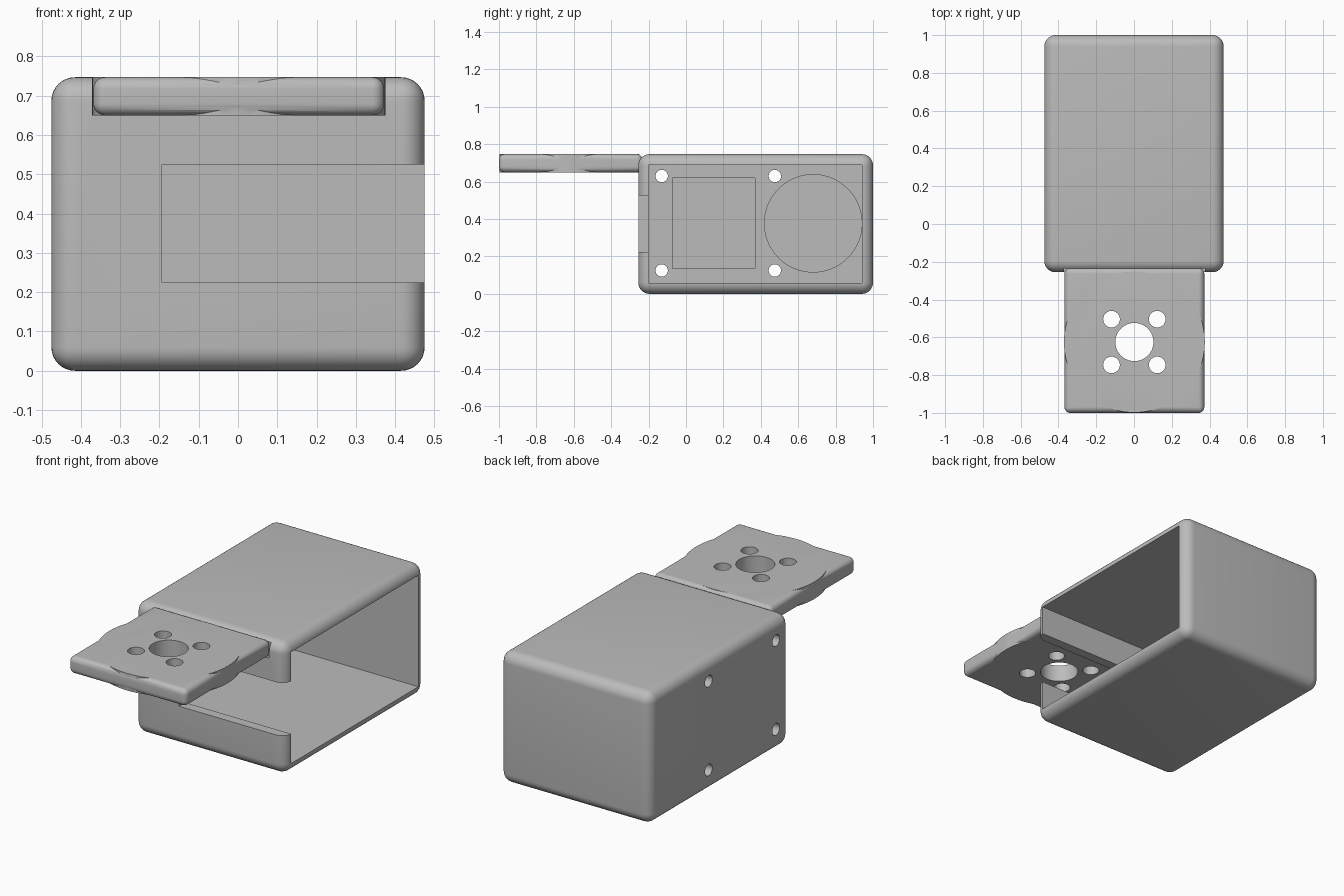
import bpy
import math

if "Cube" in bpy.data.objects:
    bpy.data.objects.remove(bpy.data.objects["Cube"])

grey = bpy.data.materials.new("plain grey")
grey.diffuse_color = (0.5, 0.5, 0.5, 1)
grey.use_nodes = True
grey.node_tree.nodes["Principled BSDF"].inputs["Base Color"].default_value = grey.diffuse_color


def box(name, lo, hi, radius=0):
    """Block between two corners, optionally with all edges rounded."""
    bpy.ops.mesh.primitive_cube_add(size=1, location=[(a + b) / 2 for a, b in zip(lo, hi)])
    ob = bpy.context.object
    ob.name = name
    ob.scale = [b - a for a, b in zip(lo, hi)]
    bpy.ops.object.transform_apply(location=True, rotation=True, scale=True)
    if radius:
        mod = ob.modifiers.new("rounding", 'BEVEL')
        mod.width, mod.segments = radius, 8
        bpy.ops.object.modifier_apply(modifier=mod.name)
    return ob


def rod(name, centre, radius, length, along_x=False):
    bpy.ops.mesh.primitive_cylinder_add(vertices=96 if radius > 0.2 else 40, radius=radius, depth=length,
                                        location=centre, rotation=(0, math.pi / 2 if along_x else 0, 0))
    ob = bpy.context.object
    ob.name = name
    bpy.ops.object.transform_apply(location=True, rotation=True, scale=True)
    return ob


def combine(target, tool, operation='DIFFERENCE'):
    bpy.context.view_layer.objects.active = target
    mod = target.modifiers.new("combine", 'BOOLEAN')
    mod.operation, mod.object, mod.solver = operation, tool, 'EXACT'
    bpy.ops.object.modifier_apply(modifier=mod.name)
    bpy.data.objects.remove(tool, do_unlink=True)


def finish(ob):
    ob.data.materials.clear()
    ob.data.materials.append(grey)
    bpy.ops.object.select_all(action='DESELECT')
    ob.select_set(True)
    bpy.context.view_layer.objects.active = ob
    bpy.ops.object.shade_smooth_by_angle(angle=math.radians(30))


# Rounded housing, hollow and open on its right side
housing = box("housing", (-0.475, -0.255, 0), (0.475, 1.0, 0.747), 0.06)
combine(housing, box("cavity", (-0.42, -0.2, 0.057), (0.6, 0.942, 0.69)))
# Slot in the front wall and shallow seat for the plate
combine(housing, box("slot", (-0.193, -0.4, 0.225), (0.6, -0.15, 0.525)))
combine(housing, box("seat", (-0.37, -0.4, 0.65), (0.375, -0.235, 0.85)))
# Square and round recesses inside the left wall
combine(housing, box("square_recess", (-0.445, -0.073, 0.135), (-0.3, 0.37, 0.62)))
combine(housing, rod("round_recess", (-0.37, 0.68, 0.377), 0.2605, 0.15, True))
# Screw holes through the left wall
for y in (-0.13, 0.475):
    for z in (0.125, 0.63):
        combine(housing, rod("screw_hole", (-0.45, y, z), 0.033, 0.3, True))
finish(housing)

# Mounting plate: rounded slab merged with a sharp-edged disc
plate = box("mounting_plate", (-0.368, -1.0, 0.65), (0.372, -0.233, 0.747), 0.03)
combine(plate, rod("disc", (0.002, -0.625, 0.6985), 0.373, 0.097), 'UNION')
# Centre bore and four bolt holes
combine(plate, rod("bore", (0.002, -0.625, 0.7), 0.101, 0.4))
for sx in (-1, 1):
    for sy in (-1, 1):
        combine(plate, rod("bolt_hole", (0.002 + sx * 0.121, -0.625 + sy * 0.121, 0.7), 0.044, 0.4))
finish(plate)
